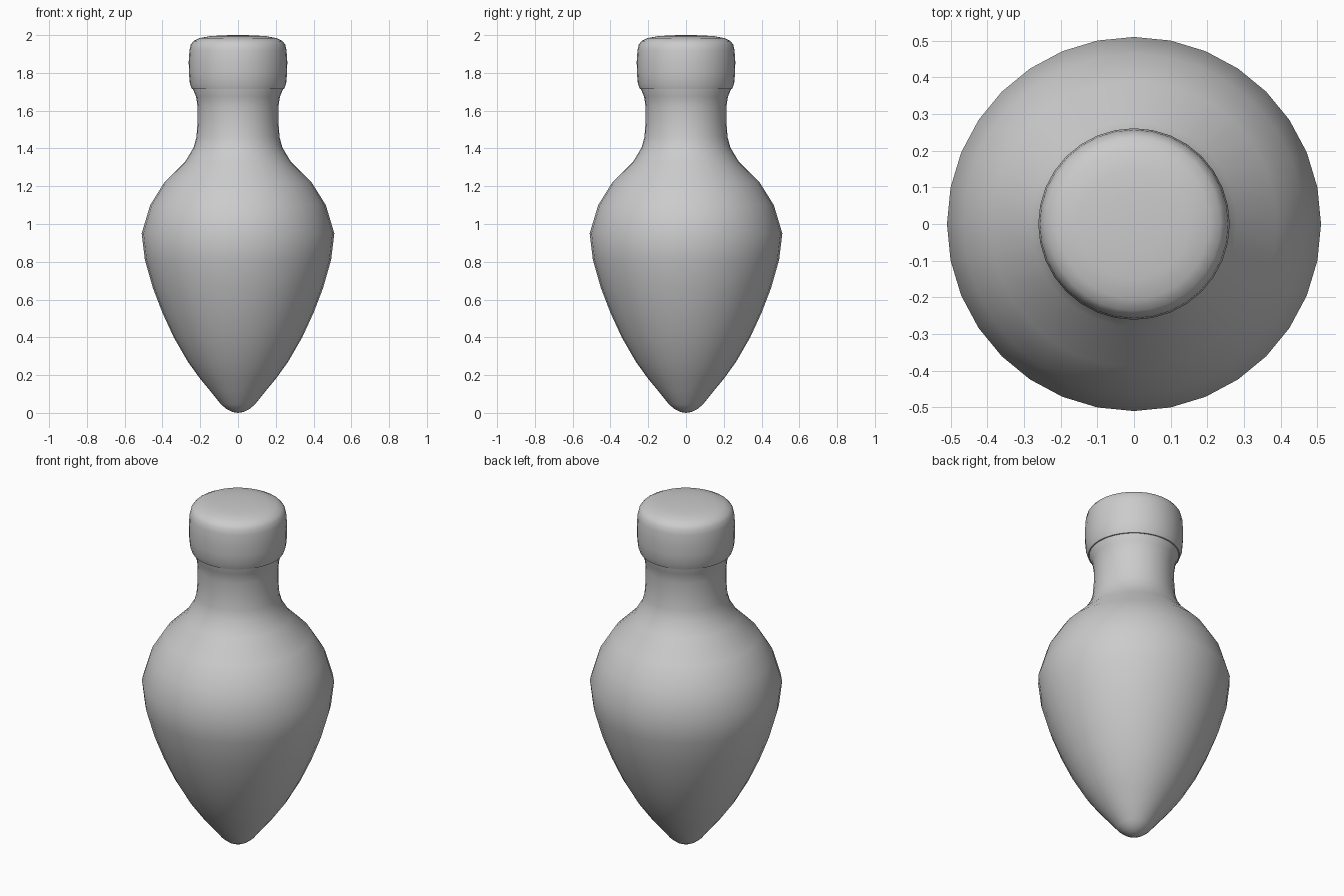
import bpy
import bmesh
import math

if "Cube" in bpy.data.objects:
    bpy.data.objects.remove(bpy.data.objects["Cube"], do_unlink=True)

SEGMENTS = 32

grey = bpy.data.materials.new("plain grey")
grey.use_nodes = True
colour = (0.6, 0.6, 0.6, 1.0)
grey.diffuse_color = colour
grey.node_tree.nodes["Principled BSDF"].inputs["Base Color"].default_value = colour


def lathe(name, profile, sharp_angle):
    """Spin a (radius, height) profile around the z axis."""
    bm = bmesh.new()
    verts = [bm.verts.new((r, 0, z)) for r, z in profile]
    edges = [bm.edges.new(pair) for pair in zip(verts, verts[1:])]
    bmesh.ops.spin(bm, geom=verts + edges, cent=(0, 0, 0), axis=(0, 0, 1),
                   angle=math.tau, steps=SEGMENTS, use_duplicate=False)
    bmesh.ops.remove_doubles(bm, verts=bm.verts, dist=0.0005)
    bmesh.ops.recalc_face_normals(bm, faces=bm.faces)
    mesh = bpy.data.meshes.new(name)
    bm.to_mesh(mesh)
    bm.free()
    mesh.materials.append(grey)
    obj = bpy.data.objects.new(name, mesh)
    bpy.context.collection.objects.link(obj)
    bpy.ops.object.select_all(action="DESELECT")
    obj.select_set(True)
    bpy.context.view_layer.objects.active = obj
    bpy.ops.object.shade_smooth_by_angle(angle=math.radians(sharp_angle))
    return obj


# Pointed body, rounded shoulder, neck and flared lip
lathe("bottle_body", [
    (0, 0), (0.03, 0.005), (0.06, 0.02), (0.09, 0.045), (0.15, 0.12),
    (0.20, 0.18), (0.265, 0.27), (0.34, 0.40), (0.40, 0.53),
    (0.45, 0.66), (0.493, 0.81), (0.51, 0.95), (0.465, 1.10),
    (0.39, 1.22), (0.28, 1.33), (0.235, 1.405), (0.22, 1.46),
    (0.214, 1.54), (0.214, 1.62), (0.222, 1.675), (0.238, 1.712),
    (0.24, 1.76), (0, 1.76),
], 60)

# Rounded cap with a shallow domed top
lathe("bottle_cap", [
    (0.215, 1.712), (0.244, 1.714), (0.255, 1.745), (0.26, 1.80),
    (0.261, 1.86), (0.257, 1.92), (0.25, 1.95), (0.236, 1.968),
    (0.205, 1.984), (0.15, 1.994), (0.08, 1.999), (0, 2.0),
], 60)
